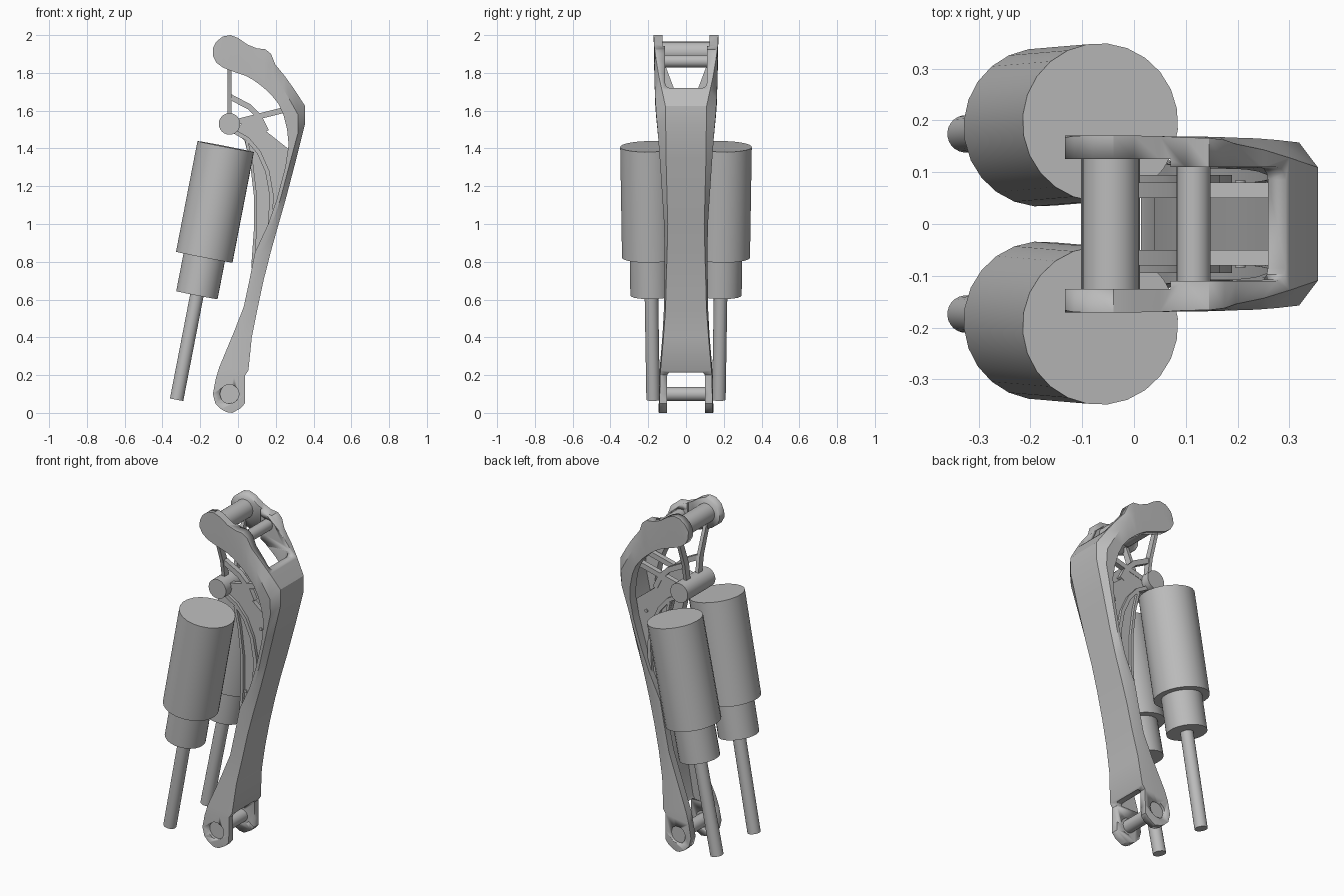
import bpy, bmesh, math
from mathutils import Vector

cube = bpy.data.objects.get("Cube")
if cube:
    bpy.data.objects.remove(cube, do_unlink=True)

grey = bpy.data.materials.new("plain_grey")
grey.use_nodes = True
grey.diffuse_color = (0.5, 0.5, 0.5, 1)
grey.node_tree.nodes["Principled BSDF"].inputs["Base Color"].default_value = (0.5, 0.5, 0.5, 1)


def finish(name, bm, angle=30):
    bmesh.ops.recalc_face_normals(bm, faces=bm.faces)
    mesh = bpy.data.meshes.new(name)
    bm.to_mesh(mesh)
    bm.free()
    mesh.materials.append(grey)
    obj = bpy.data.objects.new(name, mesh)
    bpy.context.collection.objects.link(obj)
    bpy.ops.object.select_all(action='DESELECT')
    obj.select_set(True)
    bpy.context.view_layer.objects.active = obj
    bpy.ops.object.shade_smooth_by_angle(angle=math.radians(angle))
    return obj


def loft(bm, rings):
    """Skin a list of closed rings and cap both ends."""
    loops = [[bm.verts.new(p) for p in ring] for ring in rings]
    n = len(loops[0])
    for a, b in zip(loops, loops[1:]):
        for i in range(n):
            j = (i + 1) % n
            bm.faces.new((a[i], a[j], b[j], b[i]))
    bm.faces.new(loops[0])
    bm.faces.new(loops[-1])


def rod(name, sections, sides=24):
    """Round solid through (centre, radius) sections on a straight axis."""
    axis = sections[-1][0] - sections[0][0]
    turn = Vector((0, 0, 1)).rotation_difference(axis)
    angles = [math.tau * i / sides for i in range(sides)]
    bm = bmesh.new()
    loft(bm, [[c + turn @ Vector((r * math.cos(a), r * math.sin(a), 0)) for a in angles]
              for c, r in sections])
    return finish(name, bm)


def cross_pin(name, x, z, radius, y0, y1):
    return rod(name, [(Vector((x, y0, z)), radius), (Vector((x, y1, z)), radius)])


def side_plate(name, outline, y0, y1):
    """Outline in x, z extruded along y, made on both sides."""
    for label, s in (("left", 1), ("right", -1)):
        bm = bmesh.new()
        loft(bm, [[(x, s * y, z) for x, z in outline] for y in (y0, y1)])
        finish(f"{name}_{label}", bm)


def strip(path, width):
    """Outline of a band that follows a path."""
    pts = [Vector(p) for p in path]
    sides = [[], []]
    for i, p in enumerate(pts):
        d = (pts[min(i + 1, len(pts) - 1)] - pts[max(i - 1, 0)]).normalized()
        offset = Vector((-d.y, d.x)) * width / 2
        sides[0].append(p + offset)
        sides[1].append(p - offset)
    return sides[0] + sides[1][::-1]


def block(name, low, high, bevel=0):
    bm = bmesh.new()
    bmesh.ops.create_cube(bm, size=1)
    for v in bm.verts:
        v.co = [l + (c + 0.5) * (h - l) for l, h, c in zip(low, high, v.co)]
    if bevel:
        bmesh.ops.bevel(bm, geom=bm.edges[:], offset=bevel, segments=3, profile=0.5, affect='EDGES')
    return finish(name, bm)


def cut(target, cutter):
    mod = target.modifiers.new("cut", 'BOOLEAN')
    mod.operation, mod.solver, mod.object = 'DIFFERENCE', 'EXACT', cutter
    cutter.hide_render = True
    bpy.context.view_layer.objects.active = target
    bpy.ops.object.modifier_apply(modifier=mod.name)
    bpy.data.objects.remove(cutter, do_unlink=True)


def blend(table, z):
    for (z0, a), (z1, b) in zip(table, table[1:]):
        if z <= z1:
            return a + (b - a) * max(0, (z - z0) / (z1 - z0))
    return table[-1][1]


# Channel frame: outer edge and inner edge at each station, top to bottom
upper = [(-.133, 1.93, -.133, 1.89), (-.115, 1.965, -.115, 1.855), (-.08, 1.993, -.08, 1.828),
         (-.04, 2, -.04, 1.812), (0, 1.985, -.005, 1.8), (.05, 1.95, .04, 1.785),
         (.1, 1.93, .08, 1.763), (.145, 1.925, .115, 1.738), (.175, 1.9, .145, 1.713),
         (.197, 1.845, .175, 1.685), (.25, 1.78, .215, 1.635), (.3, 1.71, .24, 1.58),
         (.355, 1.625, .26, 1.5), (.355, 1.53, .268, 1.42)]
lower = [(.31, 1.35, .25, 1.3), (.255, 1.14, .205, 1.13), (.215, 1, .16, 1), (.173, .85, .09, .85),
         (.135, .7, .062, .71), (.103, .55, .03, .56), (.073, .4, -.025, .42), (.055, .225, -.1, .24),
         (.038, .2, -.118, .18), (.037, .1, -.133, .1), (.036, .05, -.12, .05),
         (.015, .025, -.09, .02), (-.03, 0, -.06, .004)]
half_width = [(0, .145), (.2, .142), (.5, .117), (.95, .113), (1.4, .142), (1.62, .163), (2, .173)]
chamfer = [(0, .004), (.4, .006), (.8, .012), (1.4, .035), (1.62, .055), (1.8, .02), (1.95, .002)]
wall = [(.3, .045), (1, .045), (1.6, .058), (2, .058)]


def channel_ring(ox, oz, ix, iz):
    outer, inner = Vector((ox, oz)), Vector((ix, iz))
    span = inner - outer
    floor = outer + span.normalized() * min(.035, span.length * .4)
    corner = outer + span.normalized() * min(.06, span.length * .6)
    w_in, w_out = blend(half_width, iz), blend(half_width, oz)
    back = w_out - blend(chamfer, oz)
    t = blend(wall, oz)
    half = [(inner, w_in), (corner, (w_in + w_out) / 2), (outer, back)]
    hollow = [(floor, w_out - t), (inner, w_in - t)]
    ring = half + [(p, -y) for p, y in half[::-1]]
    ring += [(p, -y) for p, y in hollow[::-1]] + hollow
    return [(p.x, y, p.y) for p, y in ring]


bm = bmesh.new()
loft(bm, [channel_ring(*s) for s in upper + lower])
frame = finish("channel_frame", bm)
cut(frame, block("top_window", (-.4, -.11, 1.72), (.6, .11, 2.2), .025))
cut(frame, block("top_relief", (-.4, -.125, 1.7), (.07, .125, 2.2)))
cut(frame, block("bottom_window", (-.4, -.1, -.2), (.4, .1, .215), .02))
cut(frame, cross_pin("bottom_eye", -.045, .1, .05, -.3, .3))

# Cross pins
cross_pin("top_pin", -.045, 1.91, .055, -.13, .13)
cross_pin("second_pin", .115, 1.862, .033, -.12, .12)
cross_pin("knee_pin", -.045, 1.53, .057, -.13, .13)
cross_pin("bottom_pin", -.045, .1, .037, -.11, .11)
for label, s in (("left", 1), ("right", -1)):
    cross_pin(f"bottom_bush_{label}", -.045, .1, .05, s * .1, s * .128)

# Inner web with raised ribs
web = [(-.02, 1.5), (.07, 1.57), (.11, 1.58), (.15, 1.49), (.27, 1.395), (.26, 1.28), (.19, .95),
       (.14, .77), (.07, .77), (.085, .95), (.085, 1.15), (.065, 1.32), (.035, 1.44)]
side_plate("inner_web", web, .05, .078)
outer_rib = [(-.02, 1.49), (.05, 1.45), (.11, 1.38), (.155, 1.28), (.178, 1.15), (.17, 1), (.13, .82)]
inner_rib = [(.045, 1.44), (.072, 1.32), (.092, 1.15), (.092, .97), (.08, .8)]
side_plate("outer_rib", strip(outer_rib, .022), .05, .095)
side_plate("inner_rib", strip(inner_rib, .016), .05, .095)
for name, x, z in (("upper", .205, 1.34), ("lower", .105, .945)):
    dot = [(x + .01 * math.cos(a), z + .01 * math.sin(a)) for a in
           [math.tau * i / 12 for i in range(12)]]
    side_plate(f"{name}_rivet", dot, .07, .084)

# Struts fanning from the knee pin
side_plate("long_strut", strip([(-.03, 1.535), (.29, 1.615)], .03), .05, .08)
side_plate("cross_strut", strip([(-.045, 1.675), (.06, 1.62), (.11, 1.57), (.15, 1.49)], .03), .05, .08)
fork = [(.03, 1.53), (.065, 1.53), (.09, 1.68), (.145, 1.84), (.11, 1.84), (.05, 1.68)]
for label, s in (("left", 1), ("right", -1)):
    bm = bmesh.new()
    loft(bm, [[(x, s * y, z) for y, z in fork] for x in (-.055, -.035)])
    finish(f"fork_strut_{label}", bm)

# Slanted piston on each side
for label, s in (("left", 1), ("right", -1)):
    top, tip = Vector((-.065, s * .196, 1.41)), Vector((-.325, s * .174, .07))
    steps = [("piston_body", 0, .437, .153), ("piston_collar", .43, .587, .112), ("piston_rod", .58, 1, .036)]
    for name, a, b, r in steps:
        rod(f"{name}_{label}", [(top.lerp(tip, a), r), (top.lerp(tip, b), r)])
